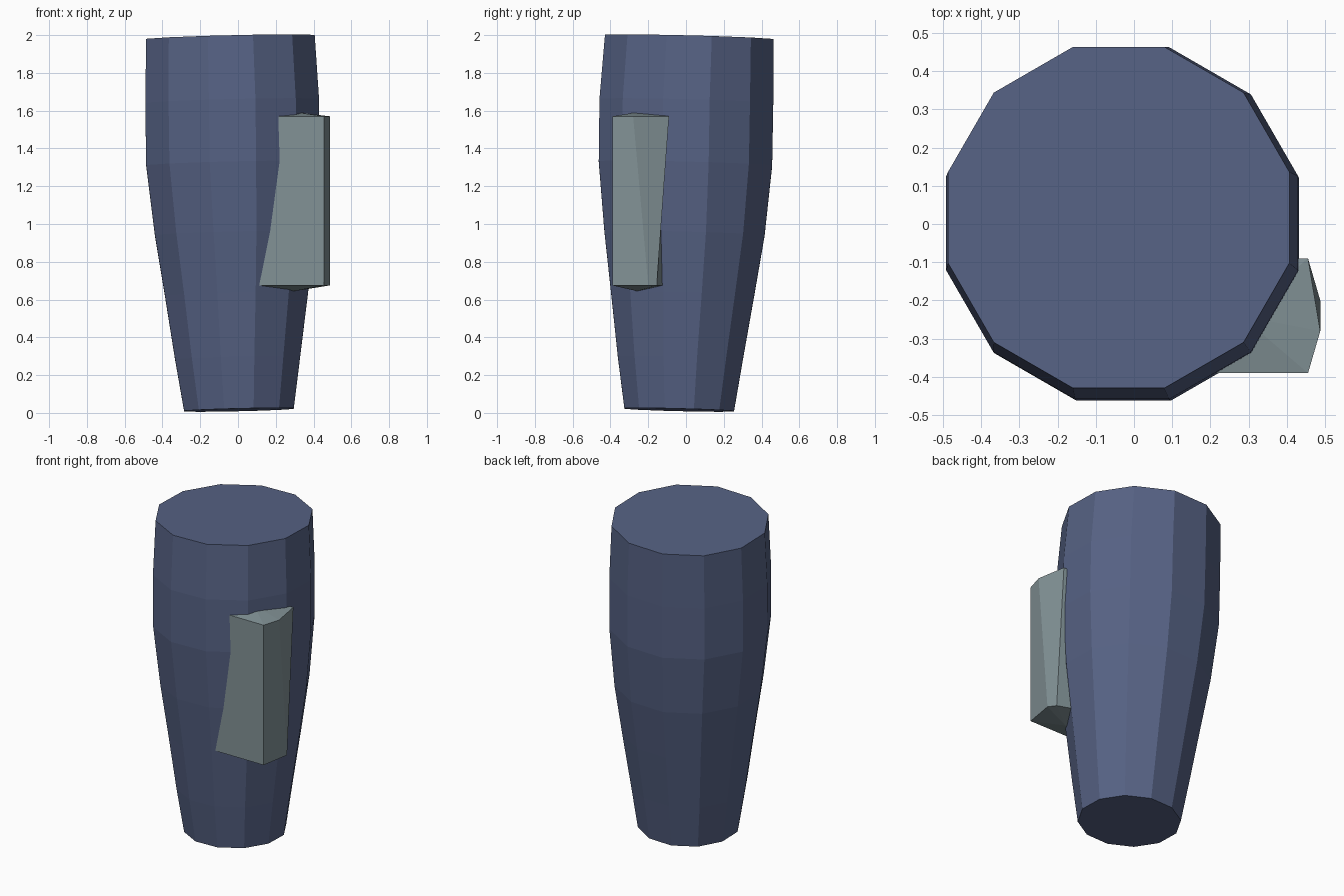
import bpy, bmesh, math

if "Cube" in bpy.data.objects:
    bpy.data.objects.remove(bpy.data.objects["Cube"])


def material(name, rgb):
    m = bpy.data.materials.new(name)
    m.diffuse_color = (*rgb, 1)
    m.use_nodes = True
    m.node_tree.nodes["Principled BSDF"].inputs["Base Color"].default_value = m.diffuse_color
    return m


def add_object(name, bm, mat):
    bmesh.ops.recalc_face_normals(bm, faces=bm.faces)
    me = bpy.data.meshes.new(name)
    bm.to_mesh(me)
    bm.free()
    me.materials.append(mat)
    ob = bpy.data.objects.new(name, me)
    bpy.context.collection.objects.link(ob)
    return ob


def bridge(bm, a, b):
    n = len(a)
    for i in range(n):
        j = (i + 1) % n
        bm.faces.new((a[i], a[j], b[j], b[i]))


blue = material("slate blue", (0.093, 0.122, 0.231))
grey = material("pale grey green", (0.223, 0.287, 0.305))

# Leg: twelve-sided tapered barrel on a slightly leaning axis
# each ring: centre x, centre y, centre z, apothem
rings = [(0.005, -0.036, 0.016, 0.290), (-0.002, -0.030, 0.29, 0.331),
         (-0.008, -0.018, 0.63, 0.379), (-0.016, -0.008, 0.95, 0.424),
         (-0.027, -0.003, 1.32, 0.459), (-0.031, 0.002, 1.65, 0.460),
         (-0.040, 0.017, 1.988, 0.446)]
bm = bmesh.new()
loops = []
for cx, cy, cz, apothem in rings:
    r = apothem / math.cos(math.pi / 12)
    loop = []
    for i in range(12):
        a = math.radians(15 + 30 * i)
        dx, dy = r * math.cos(a), r * math.sin(a)
        loop.append(bm.verts.new((cx + dx, cy + dy, cz + 0.0235 * dx - 0.025 * dy)))
    loops.append(loop)
for lower, upper in zip(loops, loops[1:]):
    bridge(bm, lower, upper)
bm.faces.new(loops[0])
bm.faces.new(loops[-1])
add_object("leg_barrel", bm, blue)

# Side pouch: twisted prism sunk into the barrel, with shallow pointed caps
lower_profile = [(0.08, -0.39), (0.455, -0.39), (0.487, -0.20),
                 (0.455, -0.155), (0.30, -0.10), (0.10, -0.15)]
upper_profile = [(0.12, -0.39), (0.455, -0.39), (0.487, -0.28),
                 (0.455, -0.09), (0.30, -0.09), (0.12, -0.15)]
bm = bmesh.new()
low = [bm.verts.new((x, y, 0.675)) for x, y in lower_profile]
top = [bm.verts.new((x, y, 1.57)) for x, y in upper_profile]
bridge(bm, low, top)
for loop, apex in ((low, (0.30, -0.26, 0.645)), (top, (0.28, -0.24, 1.595))):
    tip = bm.verts.new(apex)
    for i in range(len(loop)):
        bm.faces.new((loop[i], loop[(i + 1) % len(loop)], tip))
add_object("side_pouch", bm, grey)
